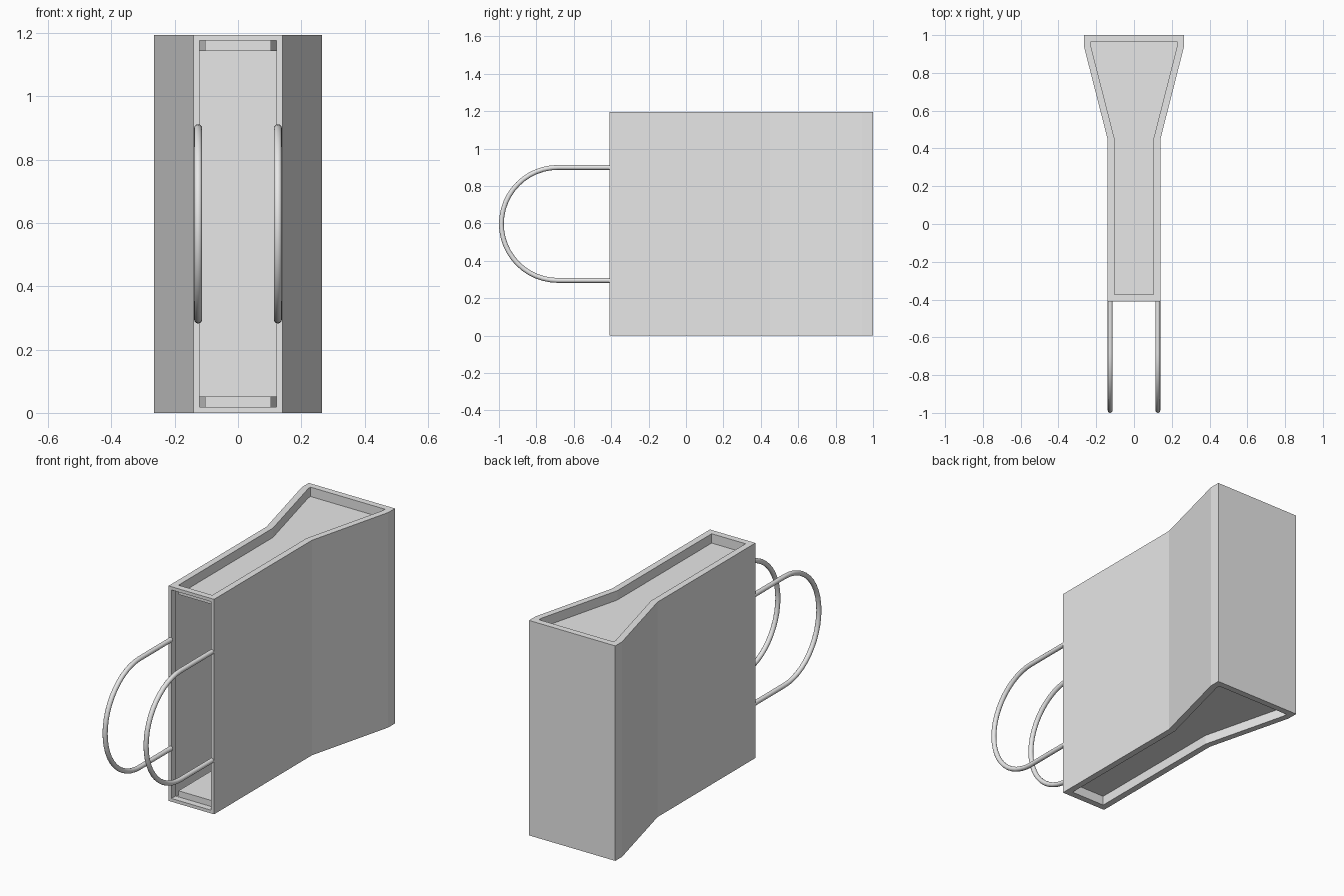
import bpy
import bmesh
import math

cube = bpy.data.objects.get("Cube")
if cube:
    bpy.data.objects.remove(cube, do_unlink=True)

HEIGHT = 1.195
FRONT_Y = -0.41

grey = bpy.data.materials.new("light grey")
grey.use_nodes = True
grey.diffuse_color = (0.8, 0.8, 0.8, 1)
grey.node_tree.nodes["Principled BSDF"].inputs["Base Color"].default_value = (0.8, 0.8, 0.8, 1)


def recess(bm, face, rim, depth):
    """Leave a flat rim around a face and sink the rest."""
    bmesh.ops.inset_region(bm, faces=[face], thickness=rim, use_even_offset=True)
    bmesh.ops.inset_region(bm, faces=[face], thickness=0, depth=-depth)


# Bag body: half outline mirrored, then raised into a prism
half = [(0.14, FRONT_Y), (0.14, 0.45), (0.265, 0.94), (0.265, 1.0)]
outline = half + [(-x, y) for x, y in reversed(half)]
bm = bmesh.new()
base = bm.faces.new([bm.verts.new((x, y, 0)) for x, y in outline])
raised = bmesh.ops.extrude_face_region(bm, geom=[base], use_keep_orig=True)
bmesh.ops.translate(bm, vec=(0, 0, HEIGHT),
                    verts=[g for g in raised["geom"] if isinstance(g, bmesh.types.BMVert)])
bmesh.ops.recalc_face_normals(bm, faces=bm.faces)
bm.normal_update()

# Sunken side panels, and a lip around the open mouth
panels = [f for f in bm.faces if abs(f.normal.z) > 0.9]
mouth = next(f for f in bm.faces if f.normal.y < -0.9)
for panel in panels:
    recess(bm, panel, 0.036, 0.052)
recess(bm, mouth, 0.018, 0.036)
bmesh.ops.delete(bm, geom=[mouth], context='FACES')

mesh = bpy.data.meshes.new("bag_body")
bm.to_mesh(mesh)
bm.free()
mesh.materials.append(grey)
bpy.context.collection.objects.link(bpy.data.objects.new("bag_body", mesh))


# Handles: straight ends joined by a half circle
def handle(name, x):
    radius, arc_y, mid_z, steps = 0.302, -0.685, HEIGHT / 2, 24
    path = [(x, FRONT_Y, mid_z + radius)]
    for i in range(steps + 1):
        a = math.pi * i / steps
        path.append((x, arc_y - radius * math.sin(a), mid_z + radius * math.cos(a)))
    path.append((x, FRONT_Y, mid_z - radius))
    curve = bpy.data.curves.new(name, 'CURVE')
    curve.dimensions = '3D'
    curve.bevel_depth = 0.013
    curve.bevel_resolution = 4
    curve.use_fill_caps = True
    spline = curve.splines.new('POLY')
    spline.points.add(len(path) - 1)
    for point, co in zip(spline.points, path):
        point.co = (*co, 1)
    spline.use_smooth = True
    curve.materials.append(grey)
    bpy.context.collection.objects.link(bpy.data.objects.new(name, curve))


handle("left_handle", 0.126)
handle("right_handle", -0.126)
